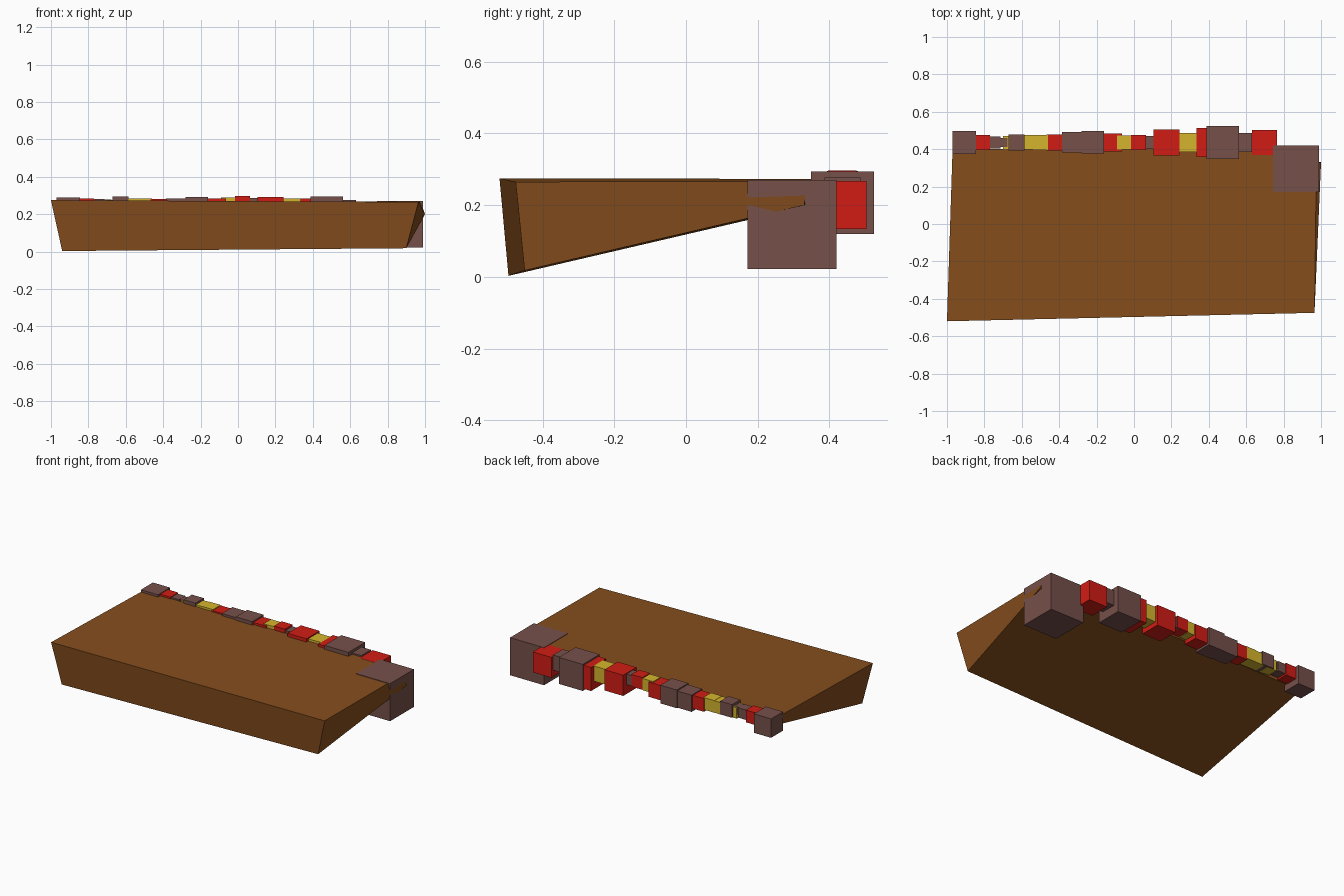
import bpy, bmesh


def material(name, rgb):
    m = bpy.data.materials.new(name)
    m.diffuse_color = (*rgb, 1)
    return m


brown = material("brown", (0.235, 0.076, 0.012))
colours = {
    "g": material("grey_brown", (0.18, 0.08, 0.068)),
    "r": material("red", (0.64, 0.012, 0.007)),
    "y": material("yellow", (0.66, 0.46, 0.026)),
}


def finish(bm, name, mat):
    bmesh.ops.recalc_face_normals(bm, faces=bm.faces)
    mesh = bpy.data.meshes.new(name)
    bm.to_mesh(mesh)
    bm.free()
    mesh.materials.append(mat)
    ob = bpy.data.objects.new(name, mesh)
    bpy.context.collection.objects.link(ob)
    return ob


def cube(name, x0, x1, y, top, mat, size=None):
    s = size or x1 - x0
    bm = bmesh.new()
    bmesh.ops.create_cube(bm, size=s)
    bmesh.ops.translate(bm, verts=bm.verts, vec=((x0 + x1) / 2, y, top - s / 2))
    return finish(bm, name, mat)


# Tapered slab: thick front edge, thin back edge with a clipped corner
top = [(-1, -0.52, 0.275), (0.965, -0.475, 0.265), (0.975, 0.33, 0.267),
       (0.75, 0.38, 0.267), (0.64, 0.41, 0.268), (-0.97, 0.40, 0.273)]
bottom = [(-0.94, -0.495, 0.003), (0.9, -0.45, 0.018), (1.0, 0.33, 0.2),
          (0.75, 0.37, 0.208), (0.64, 0.39, 0.212), (-0.96, 0.385, 0.208)]
bm = bmesh.new()
t = [bm.verts.new(p) for p in top]
b = [bm.verts.new(p) for p in bottom]
bm.faces.new(t)
bm.faces.new(b)
for i in range(len(t)):
    j = (i + 1) % len(t)
    bm.faces.new((t[i], t[j], b[j], b[i]))
finish(bm, "slab", brown)

# Row of cubes along the back edge: colour, x start, x end, size, top height
row = [
    ("g", -0.97, -0.845, 0.125, 0.288), ("r", -0.85, -0.77, 0.08, 0.284),
    ("g", -0.775, -0.715, 0.065, 0.28), ("g", -0.725, -0.68, 0.05, 0.279),
    ("y", -0.70, -0.63, 0.07, 0.277), ("g", -0.672, -0.585, 0.087, 0.295),
    ("y", -0.60, -0.525, 0.078, 0.283), ("y", -0.54, -0.46, 0.08, 0.285),
    ("r", -0.467, -0.38, 0.087, 0.28), ("g", -0.385, -0.275, 0.11, 0.285),
    ("g", -0.28, -0.16, 0.12, 0.293), ("r", -0.162, -0.065, 0.097, 0.284),
    ("y", -0.092, -0.015, 0.077, 0.29), ("r", -0.015, 0.065, 0.08, 0.296),
    ("g", 0.05, 0.12, 0.07, 0.286), ("r", 0.105, 0.243, 0.137, 0.291),
    ("y", 0.235, 0.335, 0.1, 0.284), ("r", 0.333, 0.488, 0.155, 0.284),
    ("g", 0.387, 0.562, 0.175, 0.294), ("g", 0.53, 0.63, 0.1, 0.277),
    ("r", 0.63, 0.765, 0.135, 0.268),
]
for n, (c, x0, x1, s, z) in enumerate(row, 1):
    cube(f"edge_cube_{n}", x0, x1, 0.436, z, colours[c], s)

# Large corner cube
cube("corner_cube", 0.742, 0.99, 0.296, 0.27, colours["g"])
